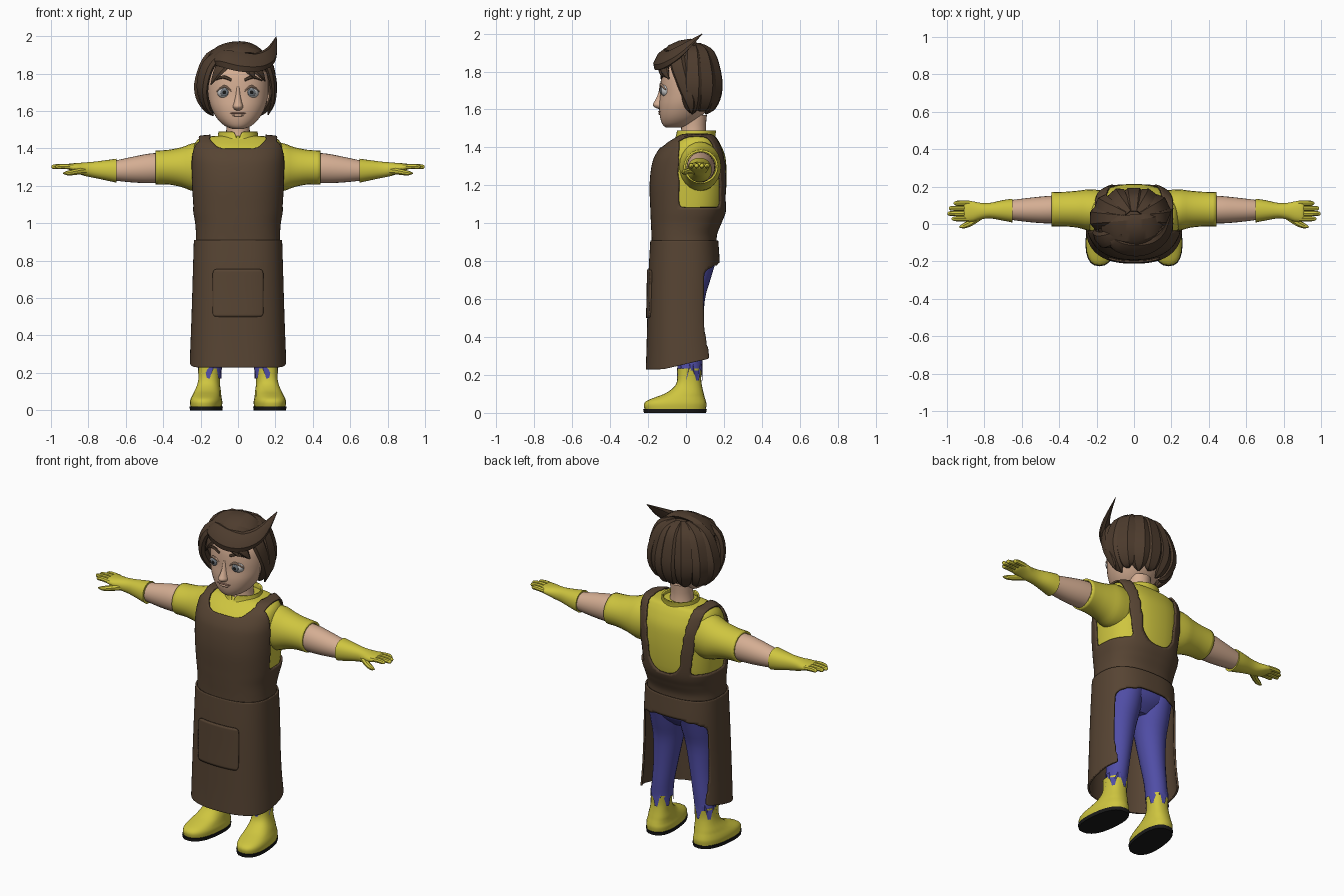
import bpy, bmesh, math
from mathutils import Vector

def material(name, rgb):
    m = bpy.data.materials.new(name)
    m.diffuse_color = (*rgb, 1)
    return m

YELLOW = material("yellow_cloth", (0.62, 0.56, 0.05))
BROWN = material("brown_leather", (0.095, 0.058, 0.033))
HAIR = material("brown_hair", (0.075, 0.045, 0.027))
SKIN = material("skin", (0.66, 0.42, 0.29))
LIP = material("lip", (0.42, 0.22, 0.16))
BLUE = material("blue_denim", (0.08, 0.075, 0.38))
BLACK = material("black_rubber", (0.01, 0.01, 0.01))
WHITE = material("eye_white", (0.75, 0.75, 0.72))
GREY = material("iris_grey", (0.16, 0.18, 0.2))

def finish(name, bm, mat, angle=40):
    bmesh.ops.recalc_face_normals(bm, faces=bm.faces)
    me = bpy.data.meshes.new(name)
    bm.to_mesh(me)
    bm.free()
    me.materials.append(mat)
    me.shade_smooth()
    me.set_sharp_from_angle(angle=math.radians(angle))
    ob = bpy.data.objects.new(name, me)
    bpy.context.collection.objects.link(ob)
    return ob

def spline(keys, n):
    """Catmull-Rom resampling of equal-length tuples."""
    out = []
    for i in range(len(keys) - 1):
        a, b, c, d = keys[max(i - 1, 0)], keys[i], keys[i + 1], keys[min(i + 2, len(keys) - 1)]
        for k in range(n):
            t = k / n
            out.append([0.5 * (2*q + (r-p)*t + (2*p-5*q+4*r-s)*t*t + (3*q-p-3*r+s)*t**3)
                        for p, q, r, s in zip(a, b, c, d)])
    return out + [list(keys[-1])]

def skin_rings(rings, caps):
    bm = bmesh.new()
    vs = [[bm.verts.new(p) for p in r] for r in rings]
    m = len(vs[0])
    for a, b in zip(vs, vs[1:]):
        for i in range(m):
            bm.faces.new((a[i], a[(i+1) % m], b[(i+1) % m], b[i]))
    if caps:
        bm.faces.new(vs[0])
        bm.faces.new(vs[-1])
    return bm

def loft(name, keys, mat, axis='Z', side=1, seg=24, e=2.0, n=3, caps=True,
         keep=None, thick=0, shear=0, move=None):
    """Keys: (position on axis, centre, half width, y front, y back)."""
    rings = []
    for t, c, r, yf, yb in spline(keys, n):
        ring = []
        for i in range(seg):
            a = 2 * math.pi * i / seg
            co, si = math.cos(a), math.sin(a)
            u = c + r * math.copysign(abs(co) ** (2/e), co)
            y = (yf+yb)/2 + (yb-yf)/2 * math.copysign(abs(si) ** (2/e), si)
            p = Vector((u - shear*y, y, t) if axis == 'Z' else (t, y, u))
            if move:
                move(p, i)
            p.x *= side
            ring.append(p)
        rings.append(ring)
    bm = skin_rings(rings, caps)
    if keep:   # trim openings, then smooth the trimmed border
        bad = [f for f in bm.faces if not keep(f.calc_center_median())]
        bmesh.ops.delete(bm, geom=bad, context='FACES')
        for _ in range(4):
            new = {}
            for v in bm.verts:
                nb = [ed.other_vert(v).co for ed in v.link_edges if ed.is_boundary]
                if len(nb) == 2:
                    new[v] = v.co * 0.5 + (nb[0] + nb[1]) * 0.25
            for v, co in new.items():
                v.co = co
    ob = finish(name, bm, mat)
    if thick:
        s = ob.modifiers.new("thickness", 'SOLIDIFY')
        s.thickness, s.offset = thick, -1
    return ob

def tube(name, keys, mat, seg=8, n=4, centre=(0, 0.03, 1.74), angle=40):
    """Flattened tapering strand; keys: (x, y, z, half width, half thickness)."""
    pts = spline(keys, n)
    rings = []
    for i, p in enumerate(pts):
        pos = Vector(p[:3])
        tan = (Vector(pts[min(i+1, len(pts)-1)][:3]) - Vector(pts[max(i-1, 0)][:3])).normalized()
        w = tan.cross(pos - Vector(centre)).normalized()
        o = w.cross(tan)
        rings.append([pos + w*p[3]*math.cos(2*math.pi*k/seg) + o*p[4]*math.sin(2*math.pi*k/seg)
                      for k in range(seg)])
    return finish(name, skin_rings(rings, True), mat, angle)

def ball(name, loc, size, mat, keep=None, seg=24):
    bm = bmesh.new()
    bmesh.ops.create_uvsphere(bm, u_segments=seg, v_segments=seg*2//3, radius=1)
    for v in bm.verts:
        v.co = Vector([v.co[i]*size[i] + loc[i] for i in range(3)])
    if keep:
        bad = [f for f in bm.faces if not keep(f.calc_center_median())]
        bmesh.ops.delete(bm, geom=bad, context='FACES')
    return finish(name, bm, mat)

# Shirt torso, collar and neck
TORSO = [(.88, 0, .215, -.168, .15), (.94, 0, .213, -.17, .152), (1.0, 0, .217, -.173, .175),
         (1.07, 0, .228, -.176, .2), (1.2, 0, .238, -.18, .213), (1.3, 0, .242, -.17, .213),
         (1.36, 0, .242, -.15, .205), (1.41, 0, .236, -.108, .185), (1.44, 0, .222, -.07, .168),
         (1.46, 0, .19, -.04, .152), (1.468, 0, .1, -.02, .13)]
loft("shirt_torso", TORSO, YELLOW, seg=40, e=2.4)
loft("collar", [(1.42, 0, .13, -.075, .165), (1.455, 0, .11, -.055, .155), (1.49, 0, .105, -.05, .16)],
     YELLOW, seg=64, n=8, caps=False, thick=.01,
     keep=lambda c: not (c.y < 0 and abs(c.x) < (c.z - 1.435) * .4))
loft("neck", [(1.4, 0, .08, -.04, .12), (1.49, 0, .063, -.025, .105), (1.57, 0, .065, -.03, .11)], SKIN)

# Apron bib with neckline, armholes and back straps
def keep_bib(c):
    ax = abs(c.x)
    if c.z < 1.07:
        return True
    if c.y < -.04:
        return c.z < 1.395 + .07 * (ax/.16)**4
    strap = .125 + .055 * min(1, (c.z - 1.07)/.39)
    if ax < strap - .03:
        return c.z < 1.075 + .05 * (ax/(strap-.03))**4
    return ax < strap + .03 or c.z < 1.08

loft("apron_bib", [(z + (.008 if z > 1.4 else 0), c, r+.012, f-.012, b+.012) for z, c, r, f, b in TORSO],
     BROWN, seg=128, e=2.4, n=8, caps=False, keep=keep_bib, thick=.01)

# Apron skirt, open at the back, and its front pocket
SKIRT = [(.23, 0, .258, -.212, .2), (.35, 0, .254, -.208, .19), (.55, 0, .247, -.203, .18),
         (.75, 0, .241, -.197, .18), (.91, 0, .236, -.188, .17)]

def hem(p, i):
    if p.z < .4:
        p.z += .06 * max(0, min(1, (p.y+.12)/.26)) * (.4-p.z)/.17

def keep_skirt(c):
    edge = .095 + max(0, .45-c.z) * .18 + .09 * max(0, (c.z-.7)/.09)**3
    return c.z > .79 or c.y < edge

loft("apron_skirt", SKIRT, BROWN, seg=128, e=2.5, n=14, caps=False, keep=keep_skirt, thick=.01, move=hem)
loft("apron_pocket", [(.5, 0, .25, -.211, .18), (.62, 0, .25, -.208, .18), (.755, 0, .25, -.206, .18)],
     BROWN, seg=128, e=2.5, n=6, caps=False, thick=.01, keep=lambda c: c.y < -.1 and abs(c.x) < .14)

# Trousers, with a ragged lower edge
loft("trouser_seat", [(.7, 0, .1, -.06, .08), (.76, 0, .18, -.11, .14), (.83, 0, .205, -.13, .158),
                      (.92, 0, .205, -.14, .145)], BLUE, e=2.3)

def ragged(p, i):
    if p.z < .215:
        p.z += .05 if i % 4 < 2 else -.03

for s, tag in ((1, "left"), (-1, "right")):
    loft("trouser_leg_" + tag, [(.2, .15, .064, -.048, .088), (.24, .147, .062, -.046, .086),
         (.32, .137, .062, -.045, .088), (.45, .122, .07, -.06, .09), (.6, .11, .087, -.08, .1),
         (.7, .104, .098, -.09, .128), (.8, .1, .102, -.1, .158)], BLUE, side=s, caps=False, move=ragged)

    # Boots
    loft("boot_" + tag, [(.018, .165, .082, -.218, .105), (.045, .165, .084, -.222, .108),
         (.065, .165, .08, -.205, .104), (.085, .163, .074, -.155, .098), (.105, .161, .069, -.105, .093),
         (.14, .158, .06, -.06, .085), (.18, .155, .057, -.045, .08), (.235, .154, .06, -.046, .084)],
         YELLOW, side=s, e=2.4, shear=.09)
    loft("boot_sole_" + tag, [(0, .165, .084, -.222, .106), (.02, .165, .087, -.226, .11)],
         BLACK, side=s, e=2.4, n=1, shear=.09)

    # Sleeves, forearms and gloves (lofted along x)
    loft("sleeve_" + tag, [(.17, 1.3, .13, -.03, .18), (.24, 1.3, .128, -.035, .185), (.3, 1.3, .107, -.02, .178),
         (.37, 1.3, .093, -.013, .172), (.44, 1.298, .09, -.013, .17)], YELLOW, 'X', s, caps=False, thick=.012)
    loft("forearm_" + tag, [(.36, 1.297, .078, .005, .155), (.46, 1.294, .08, .003, .15),
         (.56, 1.287, .069, .01, .14), (.68, 1.28, .05, .025, .125)], SKIN, 'X', s)
    loft("glove_" + tag, [(.65, 1.281, .064, .008, .135), (.7, 1.283, .055, .018, .128),
         (.77, 1.286, .043, .03, .113), (.82, 1.289, .036, .024, .113), (.86, 1.295, .027, .013, .121),
         (.9, 1.301, .018, .014, .123), (.91, 1.302, .01, .024, .113)], YELLOW, 'X', s, e=2.2)
    for k, (y, tip) in enumerate(((.028, .975), (.056, .998), (.084, .99), (.111, .965))):
        tube(f"finger_{k}_{tag}", [(s*.88, y, 1.3, .014, .014), (s*.93, y, 1.304, .014, .014),
             (s*(tip-.012), y, 1.302, .012, .012), (s*tip, y, 1.301, .003, .003)], YELLOW, centre=(0, 0, 0))
    tube("thumb_" + tag, [(s*.82, .045, 1.28, .022, .02), (s*.87, .008, 1.274, .018, .016),
         (s*.91, -.01, 1.268, .014, .013), (s*.935, -.016, 1.268, .003, .003)], YELLOW, centre=(0, 0, 0))

    # Eyes, brows and ears
    ball("eyeball_" + tag, (s*.073, -.1, 1.7), (.038, .036, .034), WHITE)
    ball("iris_" + tag, (s*.073, -.131, 1.7), (.021, .008, .021), GREY)
    ball("pupil_" + tag, (s*.073, -.136, 1.7), (.011, .005, .011), BLACK)
    tube("upper_lid_" + tag, [(s*.033, -.128, 1.705, .003, .004), (s*.073, -.134, 1.732, .007, .007),
         (s*.113, -.108, 1.705, .003, .004)], SKIN)
    tube("brow_" + tag, [(s*.035, -.13, 1.765, .007, .006), (s*.08, -.12, 1.782, .009, .007),
         (s*.13, -.09, 1.762, .003, .003)], HAIR)
    ball("ear_" + tag, (s*.163, .015, 1.67), (.016, .03, .05), SKIN)

# Head, nose and mouth
loft("head", [(1.505, 0, .03, -.105, -.02), (1.52, 0, .07, -.123, .03), (1.56, 0, .112, -.137, .08),
     (1.62, 0, .145, -.142, .125), (1.68, 0, .16, -.136, .15), (1.74, 0, .163, -.134, .155),
     (1.8, 0, .156, -.125, .15), (1.86, 0, .125, -.09, .13), (1.9, 0, .06, -.03, .08)],
     SKIN, seg=36, e=2.1)
loft("nose", [(1.73, 0, .01, -.138, -.1), (1.68, 0, .015, -.148, -.1), (1.645, 0, .022, -.165, -.1),
     (1.625, 0, .028, -.175, -.1), (1.61, 0, .022, -.163, -.1), (1.603, 0, .01, -.145, -.11)], SKIN, seg=16)
ball("mouth", (0, -.134, 1.588), (.044, .013, .005), LIP)
ball("lower_lip", (0, -.132, 1.577), (.032, .014, .008), SKIN)

# Hair cap and the ring of chunky locks round the back
ball("hair_cap", (-.005, .035, 1.765), (.192, .14, .182), HAIR, seg=36,
     keep=lambda c: c.z > 1.62 and (c.z > 1.87 or c.y > -.02 - (c.z - 1.78)*.8))
for k in range(7):
    a = math.radians(2 + k * 29.5)
    x, y = math.cos(a), math.sin(a)
    rx = .175 if x > 0 else .2
    low = 1.575 + .02 * (k % 2)
    tube(f"back_lock_{k}", [(rx*f*x, .03 + .13*f*y, z, w, t) for f, z, w, t in
         ((.25, 1.935, .03, .02), (.75, 1.89, .05, .03), (1, 1.77, .064, .034),
          (1, 1.68, .06, .032), (.82, 1.61, .04, .022), (.66, low, .004, .004))], HAIR, seg=6, angle=30)

# Side locks, fringe, top sweep and the upswept quiff
LOCKS = {
    "side_lock_right": [(-.06, -.05, 1.93, .03, .02), (-.155, -.085, 1.85, .05, .025),
                        (-.19, -.07, 1.73, .05, .024), (-.17, -.03, 1.63, .035, .02), (-.13, -.02, 1.575, .004, .004)],
    "side_lock_left": [(.08, -.03, 1.92, .03, .02), (.16, -.045, 1.85, .042, .022),
                       (.188, -.015, 1.74, .035, .018), (.182, .02, 1.65, .03, .018), (.16, .03, 1.58, .004, .004)],
    "fringe_left": [(.05, -.1, 1.87, .03, .015), (.11, -.112, 1.815, .03, .014), (.145, -.09, 1.76, .003, .003)],
    "fringe_middle": [(.02, -.11, 1.87, .03, .015), (.065, -.128, 1.815, .025, .012), (.09, -.126, 1.775, .003, .003)],
    "fringe_right": [(-.03, -.1, 1.88, .04, .018), (-.1, -.122, 1.82, .035, .015), (-.145, -.105, 1.74, .003, .003)],
    "top_sweep": [(.15, .03, 1.87, .03, .015), (.09, -.01, 1.925, .07, .025), (0, -.03, 1.938, .085, .026),
                  (-.1, -.03, 1.915, .07, .026), (-.165, -.02, 1.86, .03, .015)],
    "quiff": [(-.14, -.05, 1.87, .025, .02), (-.08, -.105, 1.88, .055, .035), (.02, -.125, 1.862, .066, .034),
              (.11, -.1, 1.862, .056, .03), (.175, -.035, 1.905, .04, .018), (.205, .085, 1.998, .002, .002)],
}
for name, keys in LOCKS.items():
    tube(name, keys, HAIR, seg=8, n=5, angle=30)
